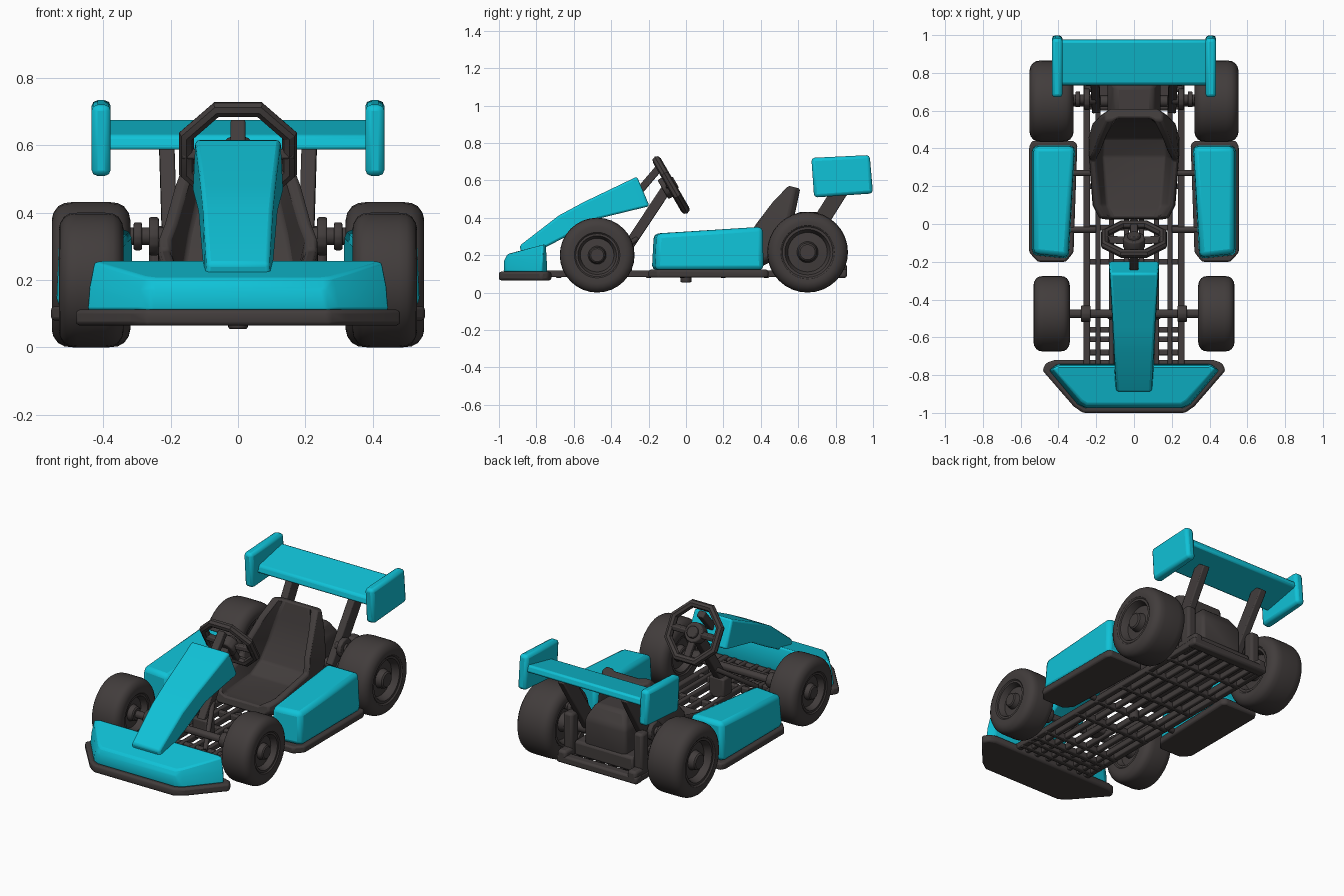
import bpy, bmesh, math
from mathutils import Vector, Matrix

if "Cube" in bpy.data.objects:
    bpy.data.objects.remove(bpy.data.objects["Cube"])


def material(name, rgb):
    m = bpy.data.materials.new(name)
    m.diffuse_color = (*rgb, 1)
    m.use_nodes = True
    m.node_tree.nodes["Principled BSDF"].inputs["Base Color"].default_value = m.diffuse_color
    return m


TEAL = material("teal", (0.005, 0.54, 0.68))
DARK = material("charcoal", (0.054, 0.046, 0.045))


def finish(name, bm, mat, bevel=0.0, segs=2, angle=35):
    bmesh.ops.recalc_face_normals(bm, faces=bm.faces)
    me = bpy.data.meshes.new(name)
    bm.to_mesh(me)
    bm.free()
    ob = bpy.data.objects.new(name, me)
    bpy.context.collection.objects.link(ob)
    me.materials.append(mat)
    if bevel:
        b = ob.modifiers.new("bevel", 'BEVEL')
        b.width, b.segments, b.limit_method = bevel, segs, 'ANGLE'
        b.angle_limit = math.radians(25)
    bpy.ops.object.select_all(action='DESELECT')
    ob.select_set(True)
    bpy.context.view_layer.objects.active = ob
    bpy.ops.object.shade_smooth_by_angle(angle=math.radians(angle))
    return ob


def loft(name, rings, mat, bevel=0.0, caps=True):
    """Join equal-length rings of points into a skin."""
    bm = bmesh.new()
    vs = [[bm.verts.new(p) for p in r] for r in rings]
    n = len(rings[0])
    for a, b in zip(vs, vs[1:]):
        for i in range(n):
            j = (i + 1) % n
            bm.faces.new((a[i], a[j], b[j], b[i]))
    if caps:
        bm.faces.new(vs[0])
        bm.faces.new(vs[-1])
    return finish(name, bm, mat, bevel)


def box(name, lo, hi, mat=DARK, bevel=0.008):
    rings = [[(lo[0], lo[1], z), (hi[0], lo[1], z), (hi[0], hi[1], z), (lo[0], hi[1], z)]
             for z in (lo[2], hi[2])]
    return loft(name, rings, mat, bevel)


def beam(name, a, b, w, h, mat=DARK, sides=4, bevel=0.006):
    """Straight bar from a to b; four sides give a w x h box, more give a tube."""
    a, b = Vector(a), Vector(b)
    d = (b - a).normalized()
    u = Vector((1, 0, 0)) if abs(d.x) < 0.8 else Vector((0, 1, 0))
    u = (u - d * u.dot(d)).normalized()
    v = d.cross(u)
    if sides == 4:
        sec = [(-w, -h), (w, -h), (w, h), (-w, h)]
        sec = [(p / 2, q / 2) for p, q in sec]
    else:
        sec = [(w / 2 * math.cos(t), h / 2 * math.sin(t))
               for t in (2 * math.pi * i / sides for i in range(sides))]
    return loft(name, [[p + u * x + v * y for x, y in sec] for p in (a, b)], mat, bevel)


def mirrored(half):
    """Complete an outline given for x > 0 (back to front)."""
    return half + [(-p[0], *p[1:]) for p in reversed(half)]


# Wheels: lathed tyre, rim and hub in one profile
def wheel(name, side, x0, x1, y, R, rim):
    w = x1 - x0
    half = [(0.48, 0.0), (0.48, rim * 0.30), (0.45, rim * 0.36), (0.30, rim * 0.42),
            (0.28, rim * 0.78), (0.42, rim * 0.86), (0.46, rim * 0.9), (0.46, rim),
            (0.49, rim * 1.06), (0.5, R * 0.76), (0.48, R * 0.85), (0.42, R * 0.94),
            (0.34, R * 0.985), (0.22, R)]
    prof = half + [(-a, r) for a, r in reversed(half)]
    n = 32
    bm = bmesh.new()
    cols = []
    for k in range(n):
        t = 2 * math.pi * k / n
        cols.append([bm.verts.new((side * ((x0 + x1) / 2 + a * w), y + r * math.sin(t),
                                   R + r * math.cos(t))) for a, r in prof])
    for k in range(n):
        a, b = cols[k], cols[(k + 1) % n]
        for i in range(len(prof) - 1):
            bm.faces.new((a[i], a[i + 1], b[i + 1], b[i]))
    bmesh.ops.remove_doubles(bm, verts=bm.verts, dist=1e-5)
    finish(name, bm, DARK, angle=32)


for s, tag in ((1, "right"), (-1, "left")):
    wheel("front_wheel_" + tag, s, 0.34, 0.532, -0.475, 0.2, 0.115)
    wheel("rear_wheel_" + tag, s, 0.32, 0.553, 0.65, 0.216, 0.135)

    # Side pods and their floor pans
    pod = [[(s * 0.54, -0.165, 0.12), (s * 0.345, -0.185, 0.12), (s * 0.31, 0.415, 0.12), (s * 0.54, 0.415, 0.12)],
           [(s * 0.53, -0.155, 0.315), (s * 0.35, -0.175, 0.315), (s * 0.315, 0.41, 0.352), (s * 0.53, 0.41, 0.352)]]
    loft("side_pod_" + tag, pod, TEAL, 0.025)
    out = [(0.555, -0.15), (0.51, -0.2), (0.36, -0.2), (0.32, -0.15), (0.30, 0.42), (0.32, 0.44), (0.54, 0.44), (0.555, 0.41)]
    loft("pod_pan_" + tag, [[(s * x, y, z) for x, y in out] for z in (0.08, 0.122)], DARK, 0.01)

    # Pod brackets and stub axles
    beam("pod_bracket_rear_" + tag, (s * 0.2, 0.27, 0.2), (s * 0.34, 0.27, 0.2), 0.035, 0.035, sides=10)
    beam("pod_bracket_front_" + tag, (s * 0.2, -0.03, 0.11), (s * 0.36, -0.03, 0.11), 0.035, 0.035, sides=10)
    beam("front_knuckle_" + tag, (s * 0.23, -0.475, 0.2), (s * 0.28, -0.475, 0.2), 0.09, 0.09, sides=12)
    beam("upper_link_" + tag, (s * 0.2, 0.66, 0.33), (s * 0.36, 0.66, 0.33), 0.055, 0.055, sides=12)
    beam("upper_link_flange_" + tag, (s * 0.235, 0.66, 0.33), (s * 0.265, 0.66, 0.33), 0.115, 0.115, sides=12)
    beam("upper_link_collar_" + tag, (s * 0.285, 0.66, 0.33), (s * 0.31, 0.66, 0.33), 0.085, 0.085, sides=12)

    # Wing struts, end plates and rear hoop posts
    beam("wing_strut_" + tag, (s * 0.2, 0.62, 0.22), (s * 0.212, 0.865, 0.61), 0.045, 0.085)
    plate = [(0.67, 0.72), (0.982, 0.735), (1.0, 0.53), (0.685, 0.508)]
    loft("wing_end_plate_" + tag, [[(s * x, y, z) for y, z in plate] for x in (0.378, 0.435)], TEAL, 0.018)
    box("rear_post_" + tag, (s * 0.235 - 0.03, 0.73, 0.1), (s * 0.235 + 0.03, 0.8, 0.36), bevel=0.015)
    beam("rear_foot_" + tag, (s * 0.235, 0.7, 0.12), (s * 0.235, 0.86, 0.12), 0.06, 0.07, bevel=0.015)

    # Steering braces
    beam("steering_brace_" + tag, (s * 0.13, -0.5, 0.12), (s * 0.015, -0.26, 0.29), 0.03, 0.03, sides=8)

# Rear wing blade
blade = [(0.73, 0.585), (0.74, 0.63), (0.97, 0.678), (0.98, 0.635)]
loft("wing_blade", [[(x, y, z) for y, z in blade] for x in (-0.39, 0.39)], TEAL, 0.012)

# Axles
beam("front_axle", (-0.42, -0.475, 0.2), (0.42, -0.475, 0.2), 0.045, 0.045, sides=12)
beam("rear_axle", (-0.42, 0.65, 0.216), (0.42, 0.65, 0.216), 0.06, 0.06, sides=12)

# Ladder frame
for i, x in enumerate((-0.25, -0.19, -0.12, -0.04, 0.04, 0.12, 0.19, 0.25)):
    w = 0.018 if abs(x) > 0.2 else 0.013
    box(f"frame_rail_{i}", (x - w, -0.76, 0.082), (x + w, 0.84, 0.118), bevel=0.006)
for i, y in enumerate((-0.68, -0.61, -0.56, -0.47, -0.2, -0.02, 0.2, 0.43, 0.62)):
    box(f"frame_crossbar_{i}", (-0.265, y - 0.015, 0.078), (0.265, y + 0.015, 0.114), bevel=0.006)
box("rear_bumper", (-0.27, 0.8, 0.078), (0.27, 0.86, 0.125), bevel=0.012)
beam("floor_boss", (0, 0, 0.055), (0, 0, 0.11), 0.06, 0.06, sides=12)

# Engine block behind the seat
engine = [[(0.13, 0.76), (0.13, 0.58)], [(0.14, 0.78), (0.14, 0.57)],
          [(0.14, 0.78), (0.14, 0.57)], [(0.10, 0.73), (0.10, 0.59)]]
loft("engine", [[(*p, z) for p in mirrored(r)] for r, z in zip(engine, (0.11, 0.16, 0.35, 0.43))], DARK, 0.02)
box("engine_base", (-0.2, 0.6, 0.11), (0.2, 0.79, 0.2), bevel=0.015)

# Seat: channel section swept from the front lip up the backrest
rings = []
for y, z, ang, w, h in ((0.03, 0.17, -10, 0.185, 0.025), (0.10, 0.16, 0, 0.22, 0.06),
                        (0.36, 0.16, 10, 0.24, 0.13), (0.46, 0.21, 45, 0.24, 0.16),
                        (0.52, 0.33, 76, 0.222, 0.15), (0.55, 0.46, 76, 0.19, 0.09),
                        (0.572, 0.565, 76, 0.155, 0.025)):
    a = math.radians(ang)
    sec = mirrored([(w - 0.075, 0.01), (w - 0.04, h), (w - 0.005, h), (w, -0.01), (w - 0.03, -0.04)])
    rings.append([(x, y - d * math.sin(a), z + d * math.cos(a)) for x, d in sec])
loft("seat", rings, DARK, 0.01)

# Front bumper and its pan
base = [(0.41, -0.742, 0.108), (0.45, -0.775, 0.108), (0.30, -0.955, 0.108), (0.26, -0.975, 0.108)]
mid = [(0.40, -0.745, 0.18), (0.445, -0.77, 0.18), (0.292, -0.953, 0.17), (0.255, -0.972, 0.17)]
top = [(0.40, -0.75, 0.258), (0.43, -0.765, 0.256), (0.28, -0.935, 0.212), (0.25, -0.955, 0.205)]
loft("front_bumper", [mirrored(r) for r in (base, mid, top)], TEAL, 0.01)
pan = [(0.42, -0.72), (0.465, -0.735), (0.485, -0.775), (0.32, -0.965), (0.27, -1.0)]
loft("front_pan", [[(*p, z) for p in mirrored(pan)] for z in (0.065, 0.112)], DARK, 0.012)

# Nose fairing: top and bottom lines with a widening half width
rings = []
for yt, zt, yb, zb, w in ((-0.89, 0.25, -0.87, 0.18, 0.092), (-0.68, 0.412, -0.62, 0.31, 0.103),
                          (-0.55, 0.482, -0.47, 0.395, 0.11), (-0.262, 0.62, -0.195, 0.462, 0.127)):
    rings.append([(w, yt, zt), (w + 0.008, yb, zb), (-w - 0.008, yb, zb), (-w, yt, zt)])
loft("nose_fairing", rings, TEAL, 0.012)

# Steering wheel: octagonal rim, hub and spokes, tilted to the driver
C = Vector((0, -0.08, 0.575))
U = Vector((0, -0.5, 0.866))
N = Vector((0, 0.866, 0.5))
X = Vector((1, 0, 0))
rim = []
for k in range(8):
    t = math.pi * (k + 0.5) / 4
    r = X * math.cos(t) + U * math.sin(t)
    rim.append([C + r * (0.165 + 0.024 * math.cos(q)) + N * 0.024 * math.sin(q)
                for q in (math.pi * j / 4 for j in range(8))])
loft("steering_rim", rim + [rim[0]], DARK, caps=False)
beam("steering_hub", C - N * 0.05, C + N * 0.012, 0.12, 0.12, sides=12, bevel=0.008)
beam("steering_boss", C - N * 0.04, C + N * 0.03, 0.07, 0.07, sides=12, bevel=0.006)
for i, d in enumerate((X, -X, -U)):
    beam(f"steering_spoke_{i}", C + d * 0.03 - N * 0.01, C + d * 0.165, 0.04, 0.03)
beam("steering_column", C - N * 0.02, (0, -0.34, 0.2), 0.05, 0.055)
beam("fairing_bracket", (0, -0.26, 0.53), (0, -0.145, 0.665), 0.045, 0.04)
box("column_foot", (-0.05, -0.37, 0.1), (0.05, -0.29, 0.22))
